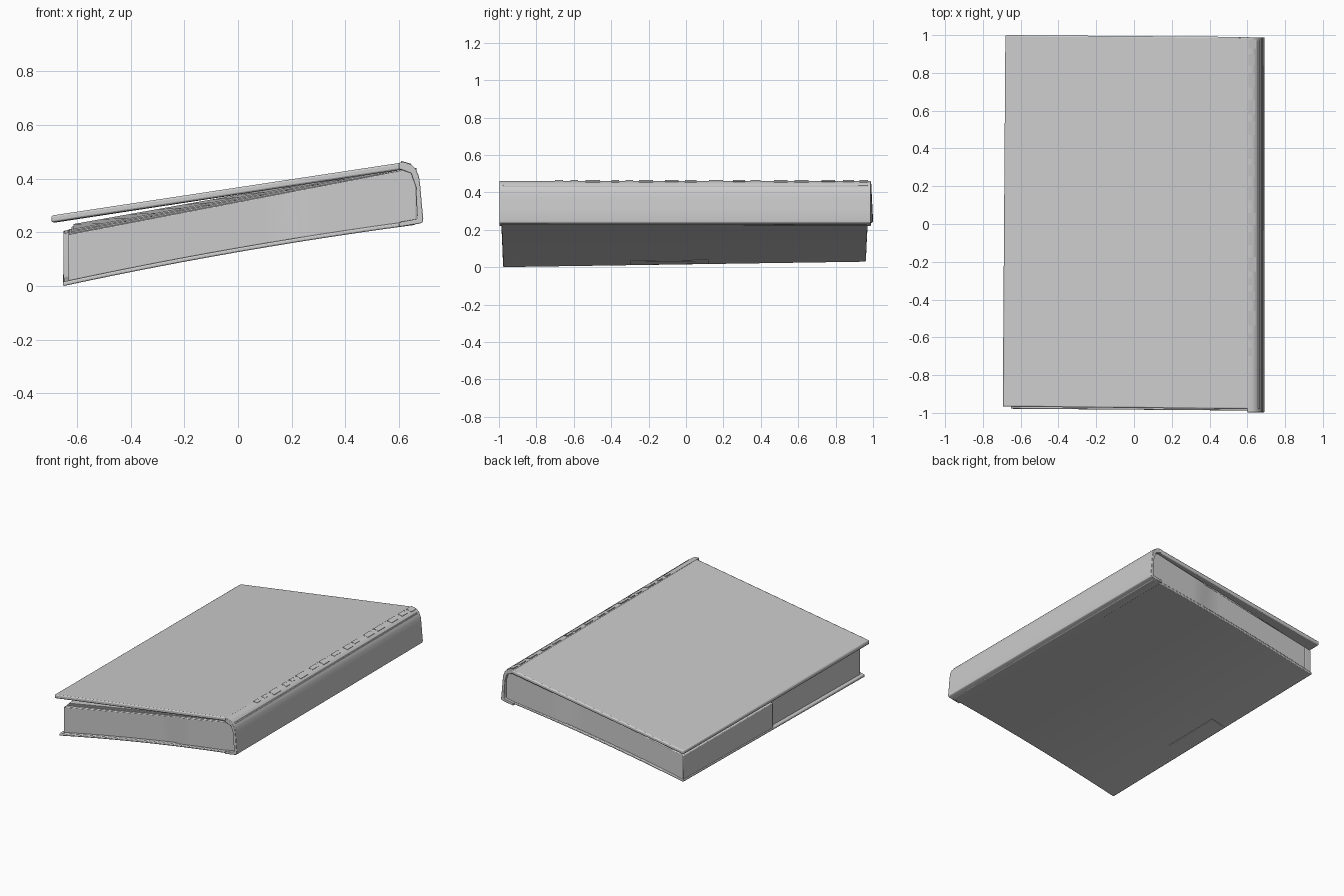
import bpy, bmesh, random

if "Cube" in bpy.data.objects:
    bpy.data.objects.remove(bpy.data.objects["Cube"])

random.seed(4)


def finish(name, bm, bevel=0.0):
    bmesh.ops.recalc_face_normals(bm, faces=bm.faces)
    mesh = bpy.data.meshes.new(name)
    bm.to_mesh(mesh)
    bm.free()
    ob = bpy.data.objects.new(name, mesh)
    bpy.context.collection.objects.link(ob)
    if bevel:
        mod = ob.modifiers.new("soft_edges", 'BEVEL')
        mod.width = bevel
        mod.segments = 2
        mod.limit_method = 'ANGLE'
    bpy.context.view_layer.objects.active = ob
    ob.select_set(True)
    bpy.ops.object.shade_smooth_by_angle(angle=0.6)
    ob.select_set(False)
    return ob


def loft(name, rings, bevel=0.0):
    """Skin matching rings of points and cap both ends."""
    bm = bmesh.new()
    loops = [[bm.verts.new(p) for p in ring] for ring in rings]
    n = len(loops[0])
    for a, b in zip(loops, loops[1:]):
        for i in range(n):
            j = (i + 1) % n
            bm.faces.new((a[i], a[j], b[j], b[i]))
    bm.faces.new(loops[0])
    bm.faces.new(loops[-1])
    return finish(name, bm, bevel)


def slab(name, stations, low, high, bevel=0.0, skew=0.0):
    """Slab from (x, y_front, y_back) stations; low and high give z at x, y."""
    rings = []
    x_start, x_end = stations[0][0], stations[-1][0]
    for x, y0, y1 in stations:
        f = skew * (x_end - x) / (x_end - x_start)
        rings.append([(x + f * y, y, z(x, y)) for y, z in
                      ((y0, low), (y1, low), (y1, high), (y0, high))])
    return loft(name, rings, bevel)


def spread(x0, x1, front, back, n=12):
    """Evenly spaced stations; front and back are (start, end) y values."""
    out = []
    for i in range(n + 1):
        t = i / n
        out.append((x0 + (x1 - x0) * t,
                    front[0] + (front[1] - front[0]) * t,
                    back[0] + (back[1] - back[0]) * t))
    return out


def under(x, y):
    """Slightly bowed and twisted underside of the book."""
    return (0.173 * (x + 0.65) + 0.014 * (1 - ((x - 0.02) / 0.67) ** 2)
            + 0.015 * (y + 0.98) * (0.69 - x) / 1.34)


def top(x, y):
    return 0.262 + 0.152 * (x + 0.69)


def page_top(x, y):
    """Top of the page block, closing on the cover at the spine and back."""
    gap = (0.63 - x) / 1.27 * (0.042 - 0.01 * y)
    return top(x, y) - 0.028 - gap


def raise_by(fn, dz):
    return lambda x, y: fn(x, y) + dz


# Covers
slab("back_cover", spread(-0.652, 0.66, (-0.978, -0.988), (0.962, 0.972)),
     under, raise_by(under, 0.016), 0.005)
slab("front_cover", spread(-0.688, 0.615, (-0.967, -0.98), (1.0, 0.99)),
     raise_by(top, -0.026), top, 0.007, skew=0.007)

# Page block, swelling outward near the spine
pages = spread(-0.632, 0.21, (-0.957, -0.96), (0.954, 0.956), 8)
pages += spread(0.24, 0.665, (-0.974, -0.978), (0.964, 0.97), 5)
slab("page_block", pages, raise_by(under, 0.012), page_top, 0.004)

# Fuller half of the fore edge, towards the back
slab("fore_edge_pages", spread(-0.65, -0.60, (0.0, 0.0), (0.956, 0.956), 1),
     raise_by(under, 0.012), raise_by(page_top, -0.002), 0.004)

# Loose leaves in the gap under the front cover
for k in range(2):
    inset = 0.012 + 0.008 * k
    slab(f"loose_leaf_{k + 1}",
         spread(-0.632 + inset, 0.62, (-0.95 + inset, -0.965), (0.95 - inset, 0.96)),
         raise_by(page_top, 0.002 + 0.009 * k),
         raise_by(page_top, 0.008 + 0.009 * k))

# Rounded spine wrapping from the back cover up to the hinge
profile = [(0.60, 0.460), (0.625, 0.460), (0.645, 0.452), (0.663, 0.434),
           (0.674, 0.408), (0.679, 0.37), (0.684, 0.31), (0.690, 0.25),
           (0.688, 0.238), (0.678, 0.233), (0.60, 0.220), (0.60, 0.238),
           (0.668, 0.25), (0.662, 0.37), (0.645, 0.42), (0.60, 0.436)]
loft("spine", [[(x, y, z) for x, z in profile] for y in (-0.998, 0.988)], 0.003)

# Worn flakes along the hinge
y = -0.7
for k in range(16):
    length = random.uniform(0.03, 0.08)
    slab(f"hinge_flake_{k + 1}",
         spread(0.607, random.uniform(0.63, 0.648), (y, y), (y + length, y + length), 2),
         lambda x, y: 0.44, lambda x, y: 0.466 - 0.28 * (x - 0.607))
    y += length + random.uniform(0.02, 0.075)

# Faint raised label patch on the underside
slab("back_label_patch", spread(-0.63, -0.54, (-0.3, -0.3), (0.12, 0.12), 2),
     raise_by(under, -0.003), raise_by(under, 0.004))
